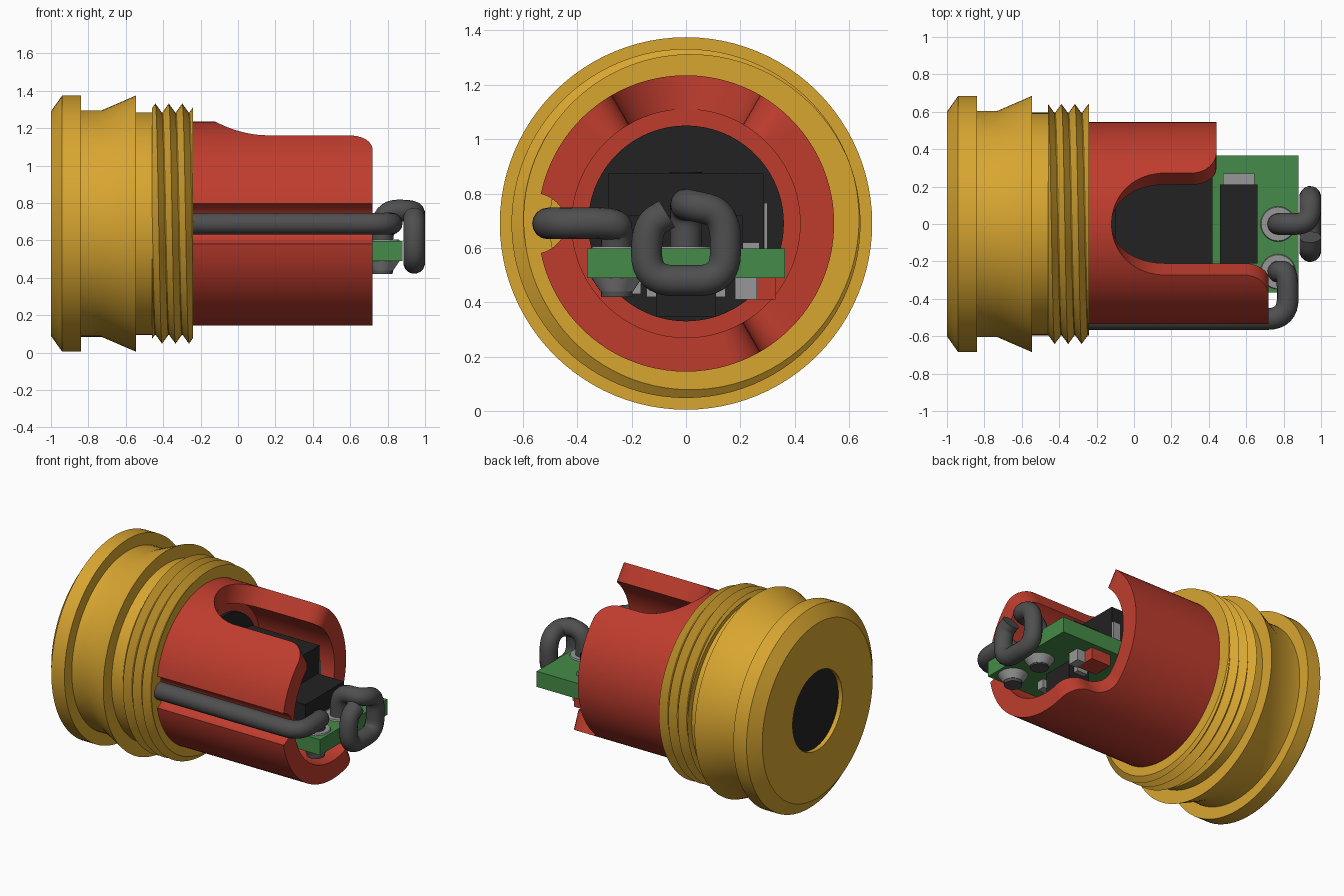
import bpy, bmesh, math
from math import sin, cos, pi, radians
from mathutils import Vector

if "Cube" in bpy.data.objects:
    bpy.data.objects.remove(bpy.data.objects["Cube"])

CZ = 0.69  # height of the main axis, which runs along x


def material(name, rgb):
    m = bpy.data.materials.new(name)
    m.diffuse_color = (*rgb, 1)
    m.use_nodes = True
    m.node_tree.nodes["Principled BSDF"].inputs["Base Color"].default_value = m.diffuse_color
    return m


BRASS = material("brass", (0.69, 0.38, 0.03))
RED = material("red", (0.52, 0.046, 0.027))
BLACK = material("black", (0.016, 0.016, 0.016))
GREEN = material("board green", (0.06, 0.26, 0.065))
WIRE = material("wire grey", (0.078, 0.078, 0.078))
GREY = material("solder grey", (0.31, 0.31, 0.31))


def finish(name, mesh, mat, angle=30):
    mesh.materials.clear()
    mesh.materials.append(mat)
    mesh.shade_smooth()
    mesh.set_sharp_from_angle(angle=radians(angle))
    ob = bpy.data.objects.new(name, mesh)
    bpy.context.collection.objects.link(ob)
    return ob


def from_bmesh(name, bm, mat, angle=30):
    bmesh.ops.remove_doubles(bm, verts=bm.verts, dist=1e-5)
    bmesh.ops.dissolve_degenerate(bm, edges=bm.edges, dist=1e-6)
    bmesh.ops.recalc_face_normals(bm, faces=bm.faces)
    mesh = bpy.data.meshes.new(name)
    bm.to_mesh(mesh)
    bm.free()
    return finish(name, mesh, mat, angle)


def polar(x, r, a):
    return (x, r * cos(a), CZ + r * sin(a))


def columns_mesh(name, columns, mat, angle=30):
    """Skin a row of point columns with quads."""
    bm = bmesh.new()
    grid = [[bm.verts.new(p) for p in col] for col in columns]
    for a, b in zip(grid, grid[1:]):
        for i in range(len(a) - 1):
            bm.faces.new((a[i], a[i + 1], b[i + 1], b[i]))
    return from_bmesh(name, bm, mat, angle)


def lathe(name, profile, mat, n=96):
    return columns_mesh(name, [[polar(x, r, 2 * pi * (k % n) / n) for x, r in profile]
                               for k in range(n + 1)], mat)


def box(name, x, y, z, mat):
    bm = bmesh.new()
    bmesh.ops.create_cube(bm, size=1)
    for v in bm.verts:
        v.co = [(lo + hi) / 2 + c * (hi - lo) for c, (lo, hi) in zip(v.co, (x, y, z))]
    return from_bmesh(name, bm, mat)


def upright(name, x, y, z0, z1, r0, r1, mat):
    bm = bmesh.new()
    bmesh.ops.create_cone(bm, cap_ends=True, segments=32, radius1=r0, radius2=r1, depth=z1 - z0)
    bmesh.ops.translate(bm, verts=bm.verts, vec=(x, y, (z0 + z1) / 2))
    return from_bmesh(name, bm, mat)


def wire(name, points, bend, r=0.058):
    """Round tube along a path with filleted corners."""
    pts = [Vector(p) for p in points]
    path = [pts[0]]
    for a, p, b in zip(pts, pts[1:], pts[2:]):
        u = p + (a - p).normalized() * min(bend, (a - p).length * 0.49)
        w = p + (b - p).normalized() * min(bend, (b - p).length * 0.49)
        for i in range(9):
            t = i / 8
            path.append(u * (1 - t) ** 2 + p * 2 * t * (1 - t) + w * t * t)
    path.append(pts[-1])
    cu = bpy.data.curves.new(name, 'CURVE')
    cu.dimensions = '3D'
    cu.bevel_depth, cu.bevel_resolution, cu.use_fill_caps = r, 6, True
    sp = cu.splines.new('POLY')
    sp.points.add(len(path) - 1)
    for q, p in zip(sp.points, path):
        q.co = (*p, 1)
    tmp = bpy.data.objects.new(name + "_path", cu)
    mesh = bpy.data.meshes.new_from_object(tmp)
    bpy.data.objects.remove(tmp)
    return finish(name, mesh, WIRE, 50)


# Brass cap with flange, grip cone and end face
lathe("brass_cap", [(-0.9, 0.27), (-1, 0.27), (-1, 0.60), (-0.94, 0.685), (-0.84, 0.685),
                    (-0.84, 0.605), (-0.73, 0.605), (-0.545, 0.685), (-0.545, 0.595),
                    (-0.24, 0.595), (-0.24, 0.5)], BRASS)

# Helical thread, trimmed square at both ends
T0, T1, PITCH, N = -0.46, -0.24, 0.072, 96
cols = []
for k in range(N + 1):
    f = k / N

    def height(x):
        ph = ((x - T0) / PITCH - f) % 1
        return 0.592 + 0.05 * abs(2 * ph - 1)
    xs = [min(max(T0 + PITCH * (i / 2 + f), T0), T1) for i in range(-2, 8)]
    cols.append([polar(T0, 0.5, 2 * pi * f)] + [polar(x, height(x), 2 * pi * f) for x in xs]
                + [polar(T1, 0.5, 2 * pi * f)])
columns_mesh("brass_thread", cols, BRASS)

# Dark lens in the rear opening
lathe("rear_lens", [(-0.9, 0.275), (-0.97, 0.275), (-0.97, 0)], BLACK)

# Red sleeve: rim outline as (angle in degrees, x), with slot, step and rounded corners
Q = [pi / 2 * i / 8 for i in range(9)]
rim = [(90 - 30 * cos(pi * i / 32), 0.165 - 0.285 * sin(pi * i / 32)) for i in range(33)]
rim += [(134 - 14 * cos(t), 0.59 + 0.13 * sin(t)) for t in Q]
rim += [(a, 0.72) for a in range(136, 168, 4)]
rim += [(180 - 11.5 * cos(pi * i / 16), 0.72) for i in range(17)]
rim += [(a, 0.72) for a in range(194, 286, 4)]
rim += [(286 + 14 * sin(t), 0.59 + 0.13 * cos(t)) for t in Q]
rim += [(314 - 14 * cos(t), 0.57 - 0.13 * sin(t)) for t in Q]
rim += [(a, 0.44) for a in range(318, 406, 4)]
rim += [(406 + 14 * sin(t), 0.31 + 0.13 * cos(t)) for t in Q]
rim.append((420, 0.165))


def outer_radius(deg):  # wire groove along the front side
    d = (deg - 180) / 11.5
    return 0.545 - (0.105 * math.sqrt(1 - d * d) if abs(d) < 1 else 0)


bm = bmesh.new()
for (a0, x0), (a1, x1) in zip(rim, rim[1:]):
    p, q = [[bm.verts.new(polar(xx, rr, radians(a))) for xx, rr in
             ((-0.3, outer_radius(a)), (x, outer_radius(a)), (x, 0.42), (-0.12, 0.42))]
            for a, x in ((a0, x0), (a1, x1))]
    for i in range(3):
        if i == 1 or abs(a1 - a0) > 1e-4:  # straight slot sides only need the rim face
            bm.faces.new((p[i], p[i + 1], q[i + 1], q[i]))
from_bmesh("red_sleeve", bm, RED)
lathe("sleeve_floor", [(-0.12, 0.425), (-0.12, 0)], RED)

# Switch body inside the sleeve
lathe("switch_base", [(-0.12, 0.36), (-0.1, 0.36), (-0.1, 0)], BLACK)
box("switch_block", (-0.11, 0.42), (-0.285, 0.285), (0.59, 0.875), BLACK)
upright("switch_mark", 0.135, 0, 0.87, 0.88, 0.058, 0.058, BLACK)

# Circuit board and the parts on it
box("circuit_board", (-0.1, 0.88), (-0.365, 0.365), (0.49, 0.597), GREEN)
box("top_chip", (0.46, 0.66), (-0.21, 0.21), (0.595, 0.72), BLACK)
box("top_chip_tab", (0.475, 0.645), (0.2, 0.27), (0.595, 0.62), GREY)
box("side_pin", (0.36, 0.42), (0.286, 0.3), (0.595, 0.765), GREY)
box("lower_chip", (0.46, 0.62), (-0.11, 0.11), (0.345, 0.492), BLACK)
for s in (-1, 1):
    box("lower_chip_leg", (0.5, 0.58), sorted((s * 0.1, s * 0.145)), (0.42, 0.492), GREY)
box("lower_component", (0.47, 0.62), (0.19, 0.33), (0.41, 0.492), RED)
box("lower_component_end", (0.62, 0.68), (0.18, 0.262), (0.41, 0.492), GREY)
box("small_lower_component", (0.48, 0.6), (-0.22, -0.165), (0.43, 0.492), GREY)

# Solder joints and wires
for y in (0, -0.255):
    upright("solder_ring", 0.77, y, 0.595, 0.606, 0.095, 0.09, GREY)
    upright("solder_joint", 0.77, y, 0.44, 0.492, 0.06, 0.095, GREY)
wire("long_wire", [(-0.3, -0.508, 0.69), (0.822, -0.508, 0.69), (0.822, -0.255, 0.692),
                   (0.77, -0.255, 0.66), (0.77, -0.255, 0.42)], 0.11)
wire("loop_wire", [(0.77, 0, 0.43), (0.77, 0, 0.76), (0.942, 0, 0.76), (0.942, 0.145, 0.73),
                   (0.942, 0.145, 0.48), (0.942, -0.145, 0.48), (0.942, -0.145, 0.68),
                   (0.942, -0.07, 0.725)], 0.1)
